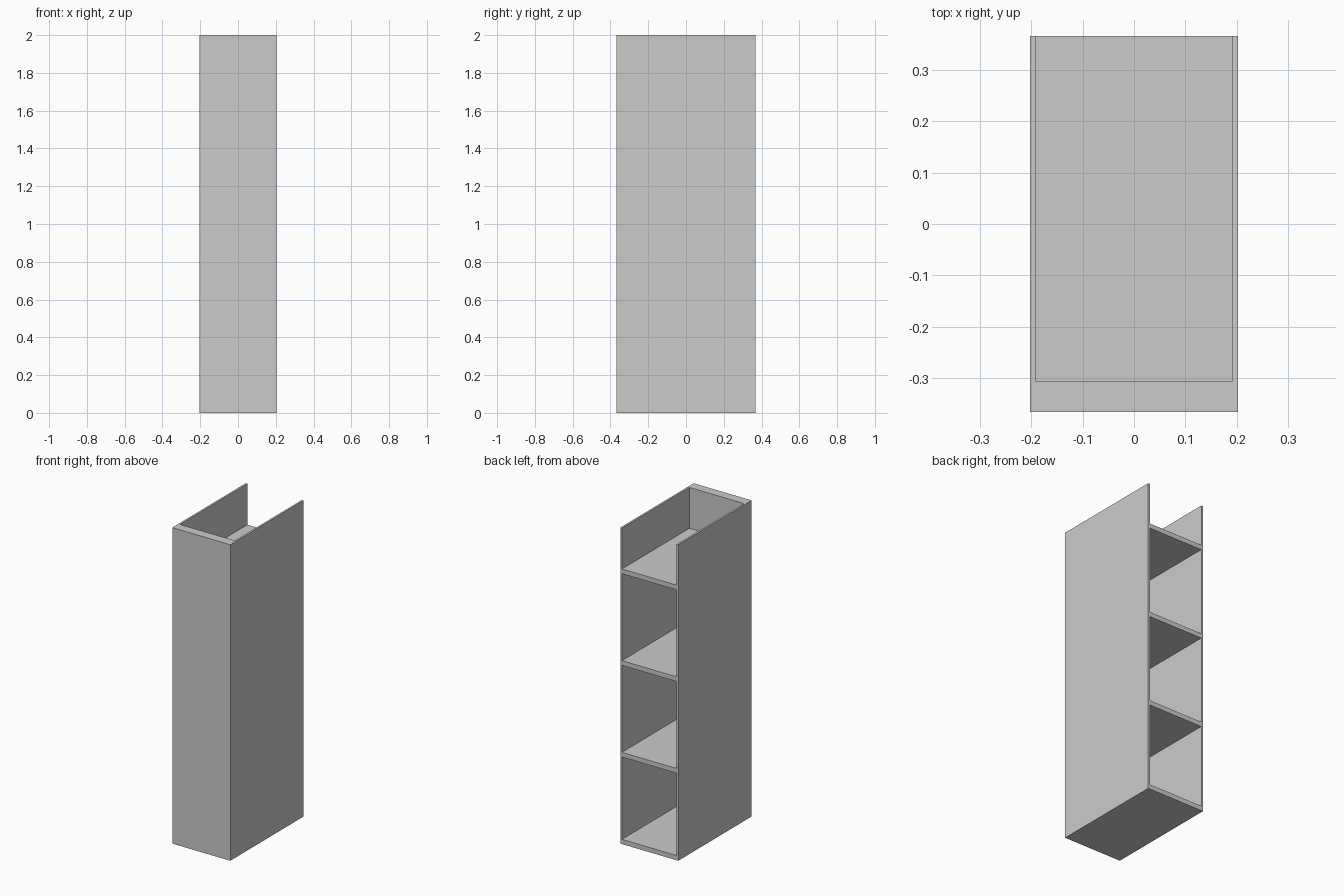
import bpy, bmesh

if "Cube" in bpy.data.objects:
    bpy.data.objects.remove(bpy.data.objects["Cube"])

HW, HD, H = 0.203, 0.367, 2.0      # outer half width, half depth, height
IW, IY = 0.191, -0.307             # inner half width, inner face of front panel
T = 0.03                           # shelf thickness


def prism(name, profile, z0, z1):
    """Extrude a plan outline from z0 up to z1."""
    bm = bmesh.new()
    face = bm.faces.new([bm.verts.new((x, y, z0)) for x, y in profile])
    ext = bmesh.ops.extrude_face_region(bm, geom=[face])
    verts = [v for v in ext["geom"] if isinstance(v, bmesh.types.BMVert)]
    bmesh.ops.translate(bm, verts=verts, vec=(0, 0, z1 - z0))
    bmesh.ops.recalc_face_normals(bm, faces=bm.faces)
    mesh = bpy.data.meshes.new(name)
    bm.to_mesh(mesh)
    bm.free()
    obj = bpy.data.objects.new(name, mesh)
    bpy.context.collection.objects.link(obj)
    return obj


# U-shaped shell: thick front panel and two thin sides, open at back and top
prism("cabinet_shell", [(-HW, -HD), (HW, -HD), (HW, HD), (IW, HD),
                        (IW, IY), (-IW, IY), (-IW, HD), (-HW, HD)], 0, H)

# Floor board and three shelves between the sides
board = [(-IW, IY), (IW, IY), (IW, HD), (-IW, HD)]
for name, z in (("floor_board", 0.0), ("lower_shelf", 0.551),
                ("middle_shelf", 1.131), ("upper_shelf", 1.711)):
    prism(name, board, z, z + T)
